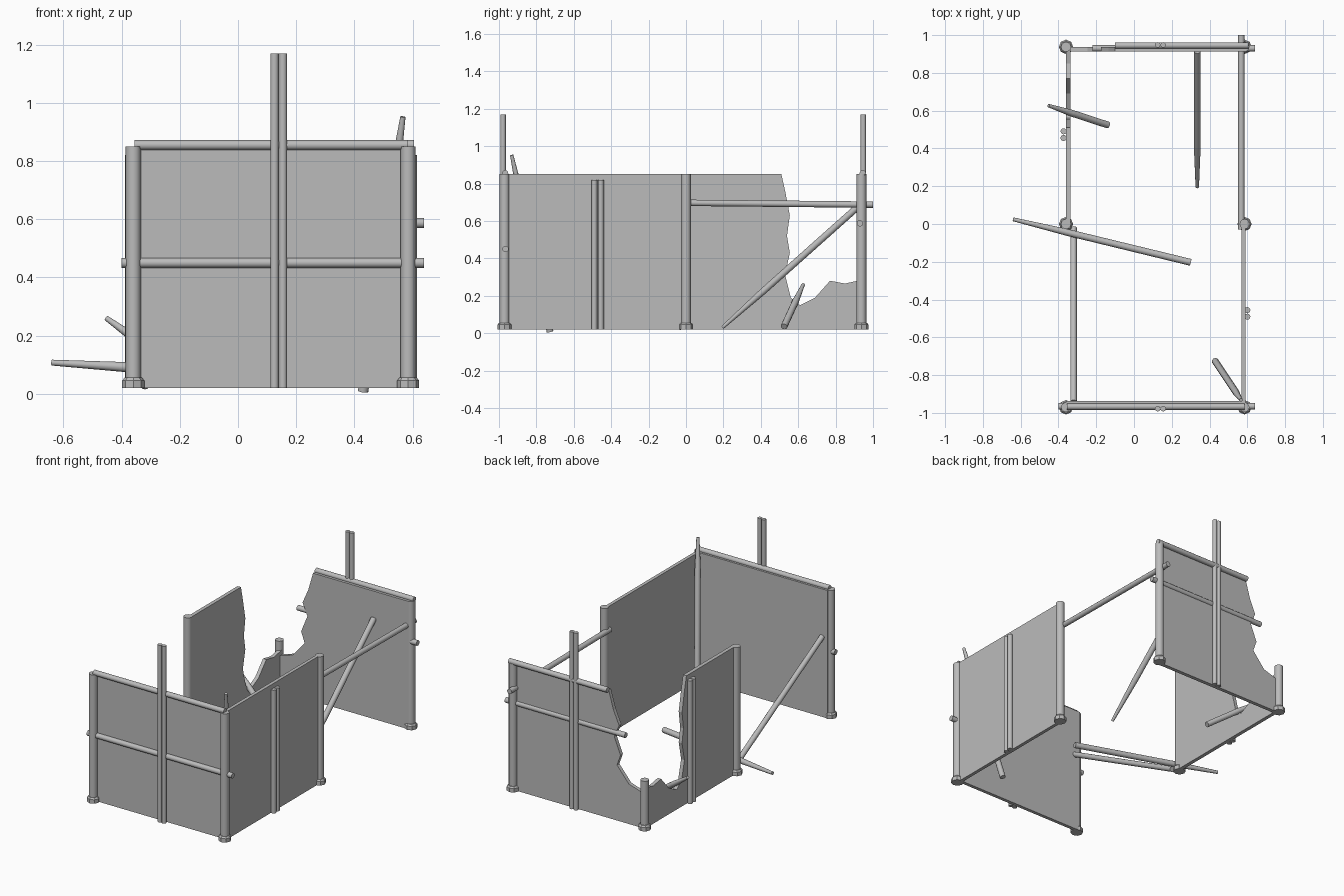
import bpy, bmesh, math
from mathutils import Vector

cube = bpy.data.objects.get("Cube")
if cube:
    bpy.data.objects.remove(cube, do_unlink=True)

grey = bpy.data.materials.new("weathered_grey")
grey.use_nodes = True
COLOUR = (0.5, 0.5, 0.5, 1)
grey.diffuse_color = COLOUR
grey.node_tree.nodes["Principled BSDF"].inputs["Base Color"].default_value = COLOUR


def finish(name, bm):
    bmesh.ops.recalc_face_normals(bm, faces=bm.faces)
    mesh = bpy.data.meshes.new(name)
    bm.to_mesh(mesh)
    bm.free()
    mesh.materials.append(grey)
    obj = bpy.data.objects.new(name, mesh)
    bpy.context.collection.objects.link(obj)
    return obj


def pole(name, start, end, r1, r2=None, sides=12, smooth=True):
    """Round pole between two points, optionally tapered."""
    start, end = Vector(start), Vector(end)
    axis = end - start
    bm = bmesh.new()
    bmesh.ops.create_cone(bm, cap_ends=True, segments=sides, radius1=r1,
                          radius2=r1 if r2 is None else r2, depth=axis.length)
    bm.transform(axis.to_track_quat('Z', 'Y').to_matrix().to_4x4())
    bmesh.ops.translate(bm, vec=(start + end) / 2, verts=bm.verts)
    obj = finish(name, bm)
    if smooth:
        bpy.ops.object.select_all(action='DESELECT')
        obj.select_set(True)
        bpy.context.view_layer.objects.active = obj
        bpy.ops.object.shade_smooth_by_angle(angle=math.radians(40))
    return obj


def stake(name, tip, butt, radius, tip_radius, share=0.3):
    """Loose pole whose last part narrows to a whittled tip."""
    tip, butt = Vector(tip), Vector(butt)
    neck = tip.lerp(butt, share)
    pole(name + "_shaft", butt, neck, radius)
    pole(name + "_tip", neck, tip, radius, tip_radius)


def panel(name, outline, axis, low, high):
    """Flat wall: outline of (along, z) points, thickened along x or y."""
    bm = bmesh.new()
    place = (lambda a, z: (low, a, z)) if axis == 'x' else (lambda a, z: (a, low, z))
    face = bm.faces.new([bm.verts.new(place(a, z)) for a, z in outline])
    moved = bmesh.ops.extrude_face_region(bm, geom=[face])["geom"]
    shift = (high - low, 0, 0) if axis == 'x' else (0, high - low, 0)
    bmesh.ops.translate(bm, vec=shift,
                        verts=[v for v in moved if isinstance(v, bmesh.types.BMVert)])
    return finish(name, bm)


LEFT, RIGHT, FRONT, BACK = 0.585, -0.36, -0.97, 0.938
BASE, TOP = 0.02, 0.85

# Corner and middle posts with footings
posts = {
    "front_left": (LEFT, FRONT, TOP), "front_right": (RIGHT, FRONT, TOP),
    "middle_left": (LEFT, 0, TOP), "middle_right": (RIGHT, 0, TOP),
    "back_left": (LEFT, BACK, TOP), "back_right": (RIGHT, BACK, 0.34),
}
for name, (x, y, top) in posts.items():
    pole(name + "_post", (x, y, BASE), (x, y, top), 0.026)
    pole(name + "_footing", (x, y, BASE), (x, y, BASE + 0.025), 0.038, sides=8, smooth=False)
    pole(name + "_footing_rim", (x, y, BASE + 0.025), (x, y, BASE + 0.035), 0.038, 0.03,
         sides=8, smooth=False)

# Whole walls
panel("front_wall", [(RIGHT, BASE), (LEFT, BASE), (LEFT, TOP), (RIGHT, TOP)],
      'y', -0.96, -0.938)
panel("left_wall", [(FRONT, BASE), (0, BASE), (0, TOP), (FRONT, TOP)],
      'x', 0.568, 0.59)

# Broken walls
panel("right_wall", [
    (0, BASE), (0, TOP), (0.51, TOP), (0.53, 0.76), (0.555, 0.63), (0.54, 0.52),
    (0.555, 0.43), (0.53, 0.31), (0.56, 0.19), (0.61, 0.15), (0.69, 0.19),
    (0.77, 0.28), (0.85, 0.265), (0.94, 0.285), (0.94, BASE)], 'x', -0.36, -0.336)
panel("back_wall", [
    (LEFT, BASE), (LEFT, TOP), (-0.1, TOP), (-0.135, 0.73), (-0.175, 0.64),
    (-0.14, 0.56), (-0.185, 0.45), (-0.16, 0.38), (-0.245, 0.28), (-0.34, 0.25),
    (RIGHT, 0.25), (RIGHT, BASE)], 'y', 0.912, 0.936)

# Horizontal rails
pole("front_top_rail", (-0.355, -0.967, 0.855), (0.585, -0.967, 0.855), 0.017)
pole("front_middle_rail", (-0.4, -0.965, 0.45), (0.64, -0.965, 0.45), 0.017)
pole("back_top_rail", (-0.1, 0.945, 0.855), (0.605, 0.945, 0.855), 0.017)
pole("back_middle_rail", (-0.22, 0.93, 0.587), (0.64, 0.93, 0.587), 0.017)
pole("left_open_rail", (0.568, -0.03, 0.697), (0.568, 1.0, 0.687), 0.017)

# Paired uprights on each wall
for side in (-1, 1):
    off = side * 0.0145
    pole("front_upright", (0.14 + off, -0.978, BASE), (0.14 + off, -0.978, 1.17), 0.0145)
    pole("back_upright", (0.14 + off, 0.948, BASE), (0.14 + off, 0.948, 1.17), 0.0145)
    pole("left_upright", (0.6, -0.473 + off * 1.2, BASE), (0.6, -0.473 + off * 1.2, 0.82), 0.016)
    pole("right_upright", (-0.373, 0.473 + off * 1.2, BASE), (-0.373, 0.473 + off * 1.2, 0.82), 0.016)

# Diagonal braces
pole("right_brace", (-0.32, -0.02, 0.03), (-0.32, -0.94, 0.54), 0.017)
stake("back_brace", (0.335, 0.195, 0.03), (0.335, 0.915, 0.672), 0.018, 0.009)

# Loose stakes
stake("long_fallen_stake", (-0.64, 0.025, 0.107), (0.3, -0.203, 0.05), 0.018, 0.01)
stake("short_fallen_stake", (-0.453, 0.627, 0.26), (-0.138, 0.524, 0.035), 0.018, 0.009, 0.4)
stake("leaning_stake", (0.567, -0.932, 0.952), (0.43, -0.727, 0.008), 0.018, 0.009, 0.2)
